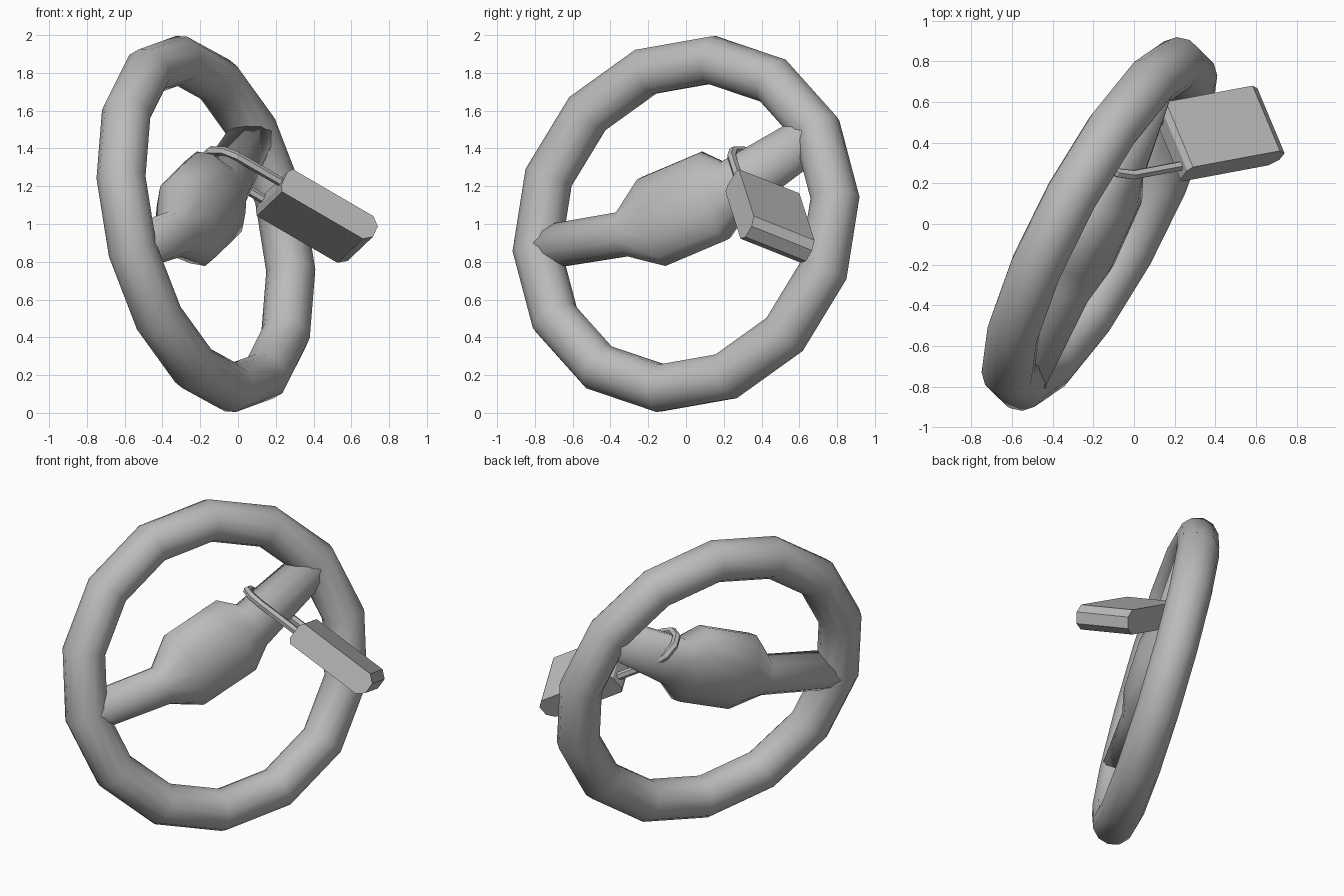
import bpy, bmesh
from math import cos, sin, pi
from mathutils import Vector

cube = bpy.data.objects.get("Cube")
if cube:
    bpy.data.objects.remove(cube, do_unlink=True)

# One plain grey for the whole model
grey = bpy.data.materials.new("plain_grey")
grey.use_nodes = True
grey.diffuse_color = (0.5, 0.5, 0.5, 1)
grey.node_tree.nodes["Principled BSDF"].inputs["Base Color"].default_value = (0.5, 0.5, 0.5, 1)


def finish(name, bm, smooth):
    bmesh.ops.recalc_face_normals(bm, faces=bm.faces[:])
    for f in bm.faces:
        f.smooth = smooth
    mesh = bpy.data.meshes.new(name)
    bm.to_mesh(mesh)
    bm.free()
    mesh.materials.append(grey)
    obj = bpy.data.objects.new(name, mesh)
    bpy.context.collection.objects.link(obj)
    return obj


def sweep(name, origin, ax, ay, path, radii, sides, closed=False, smooth=True):
    """Sweep an ellipse along a path lying in the plane of ax and ay.
    radii holds (in-plane, out-of-plane) for each path point."""
    bm = bmesh.new()
    normal = ax.cross(ay)
    pts = [origin + ax * a + ay * b for a, b in path]
    n = len(pts)
    rings = []
    for i, (p, (flat, deep)) in enumerate(zip(pts, radii)):
        prev = pts[i - 1] if closed or i else p
        nxt = pts[(i + 1) % n] if closed or i < n - 1 else p
        d_in = (p - prev).normalized()
        d_out = (nxt - p).normalized()
        side = normal.cross(d_in + d_out).normalized()
        rings.append([bm.verts.new(p + side * flat * cos(2 * pi * k / sides)
                                   + normal * deep * sin(2 * pi * k / sides))
                      for k in range(sides)])
    for i in range(n if closed else n - 1):
        r, s = rings[i], rings[(i + 1) % n]
        for k in range(sides):
            m = (k + 1) % sides
            bm.faces.new((r[k], r[m], s[m], s[k]))
    if not closed:
        bm.faces.new(rings[0])
        bm.faces.new(rings[-1])
    return finish(name, bm, smooth)


# Tilted plane of the wheel
centre = Vector((-0.17, 0, 1))
wheel_n = Vector((0.86, -0.46, 0.21)).normalized()
wheel_x = Vector((0.435, 0.887, 0.157))
wheel_x = (wheel_x - wheel_n * wheel_x.dot(wheel_n)).normalized()
wheel_y = wheel_n.cross(wheel_x)

# Wheel rim
SEGMENTS, RIM = 14, 0.89
rim_path = [(RIM * cos(2 * pi * i / SEGMENTS), RIM * sin(2 * pi * i / SEGMENTS))
            for i in range(SEGMENTS)]
sweep("wheel_rim", centre, wheel_x, wheel_y, rim_path,
      [(0.13, 0.13)] * SEGMENTS, 12, closed=True)

# Bent crossbar with a swollen hub in the middle
bar_path = [(-0.87, 0.01), (-0.37, 0.005), (-0.19, 0.045),
            (0.17, 0.125), (0.29, 0.15), (0.80, 0.37)]
bar_radii = [(0.12, 0.12), (0.125, 0.12), (0.26, 0.16),
             (0.26, 0.165), (0.16, 0.13), (0.12, 0.12)]
sweep("hub_and_spokes", centre, wheel_x, wheel_y, bar_path, bar_radii, 12)

# Padlock axes: length, thickness, width
corner = Vector((0.29, 0.28, 1.29))
lock_l = Vector((0.853, 0.159, -0.496)).normalized()
lock_n = Vector((0.374, 0.474, 0.797))
lock_n = (lock_n - lock_l * lock_n.dot(lock_l)).normalized()
lock_w = lock_n.cross(lock_l)
WIDTH, THICK = 0.37, 0.15

# Padlock body: chamfered side profile pushed across the width
profile = [(0, 0), (0.50, 0), (0.545, -0.04), (0.545, -0.11),
           (0.50, -THICK), (0, -THICK), (-0.02, -0.12), (-0.02, -0.03)]
bm = bmesh.new()
face = bm.faces.new([bm.verts.new(corner + lock_l * l + lock_n * t) for l, t in profile])
extruded = bmesh.ops.extrude_face_region(bm, geom=[face], use_keep_orig=True)
bmesh.ops.translate(bm, vec=lock_w * WIDTH,
                    verts=[v for v in extruded["geom"] if isinstance(v, bmesh.types.BMVert)])
finish("padlock_body", bm, False)

# Padlock shackle: two legs joined by a faceted half circle
HALF = 0.13
base = corner - lock_n * THICK / 2 + lock_w * 0.18
arc = [(0.29 + HALF * sin(pi * i / 5), HALF * cos(pi * i / 5)) for i in range(6)]
shackle_path = [(-0.05, HALF)] + arc + [(-0.05, -HALF)]
sweep("padlock_shackle", base, -lock_l, lock_w, shackle_path,
      [(0.025, 0.025)] * len(shackle_path), 6, smooth=False)
